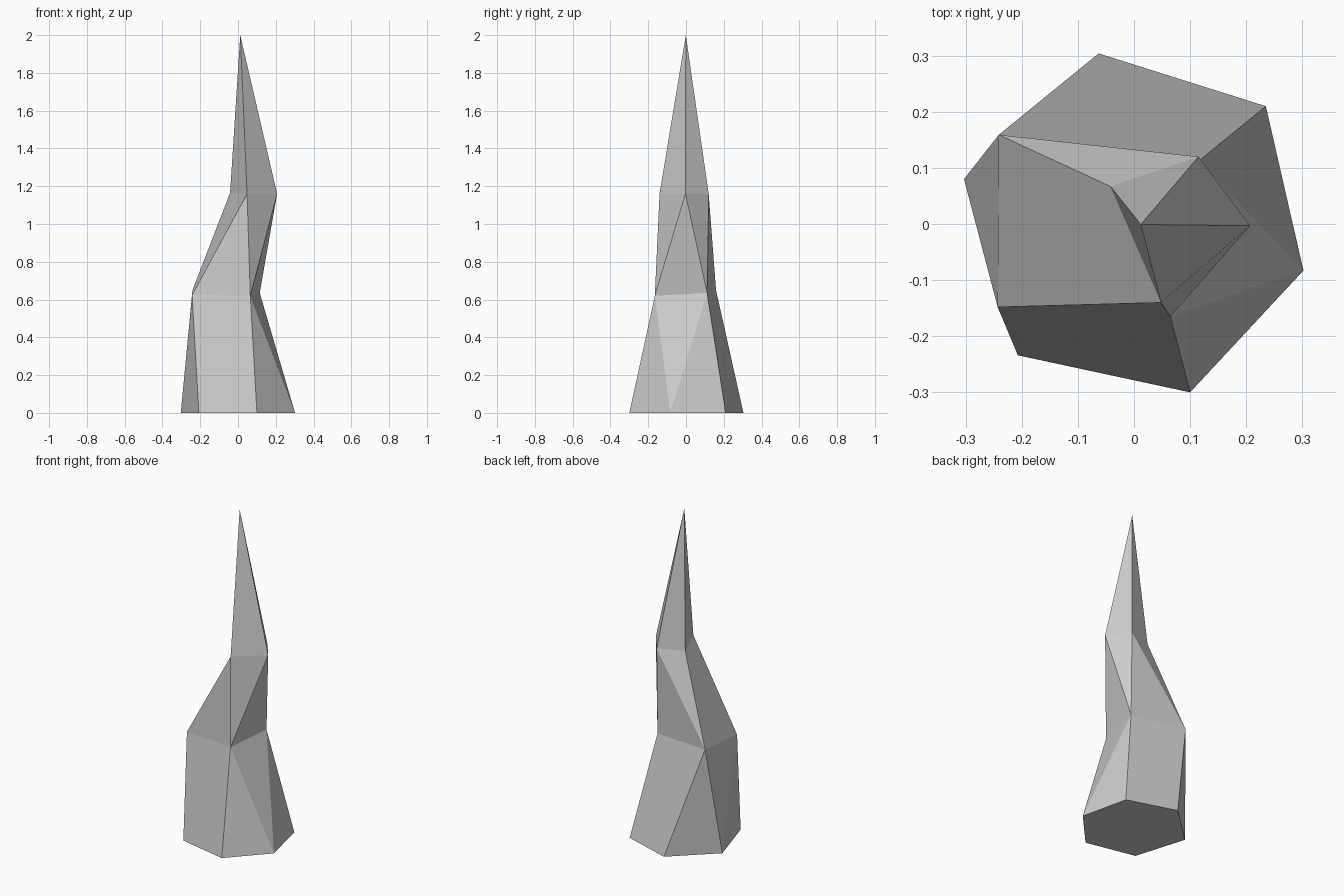
import bpy, bmesh

if "Cube" in bpy.data.objects:
    bpy.data.objects.remove(bpy.data.objects["Cube"])

# Cross-sections, counter-clockwise from the front corner
BASE = [(0.10, -0.30, 0), (0.302, -0.083, 0), (0.235, 0.21, 0),
        (-0.063, 0.304, 0), (-0.303, 0.08, 0), (-0.207, -0.234, 0)]
WAIST = [(0.065, -0.165, 0.62), (0.115, 0.112, 0.635),
         (-0.241, 0.159, 0.65), (-0.243, -0.148, 0.625)]
SHOULDER = [(0.048, -0.14, 1.16), (0.207, -0.003, 1.16),
            (0.115, 0.12, 1.16), (-0.042, 0.067, 1.165)]
TIP = (0.012, -0.001, 2.0)

bm = bmesh.new()


def ring(points):
    return [bm.verts.new(p) for p in points]


def bridge(low, high, steps):
    """Walk around two rings: L / U step one ring (triangle), Q steps both (quad)."""
    i = j = 0
    for step in steps:
        face = [low[i % len(low)]]
        if step in "LQ":
            i += 1
            face.append(low[i % len(low)])
        old = high[j % len(high)]
        if step in "UQ":
            j += 1
            face.append(high[j % len(high)])
        bm.faces.new(face + [old])


base, waist, shoulder = ring(BASE), ring(WAIST), ring(SHOULDER)
tip = bm.verts.new(TIP)

bm.faces.new(base[::-1])                    # flat bottom
bridge(base, waist, "LULQLULQ")             # thick lower part
bridge(waist, shoulder, "ULULUQL")          # leaning middle
bridge(shoulder, [tip], "LLLL")             # pointed top

mesh = bpy.data.meshes.new("rock_spike")
bm.to_mesh(mesh)
bm.free()
bpy.context.collection.objects.link(bpy.data.objects.new("rock_spike", mesh))
